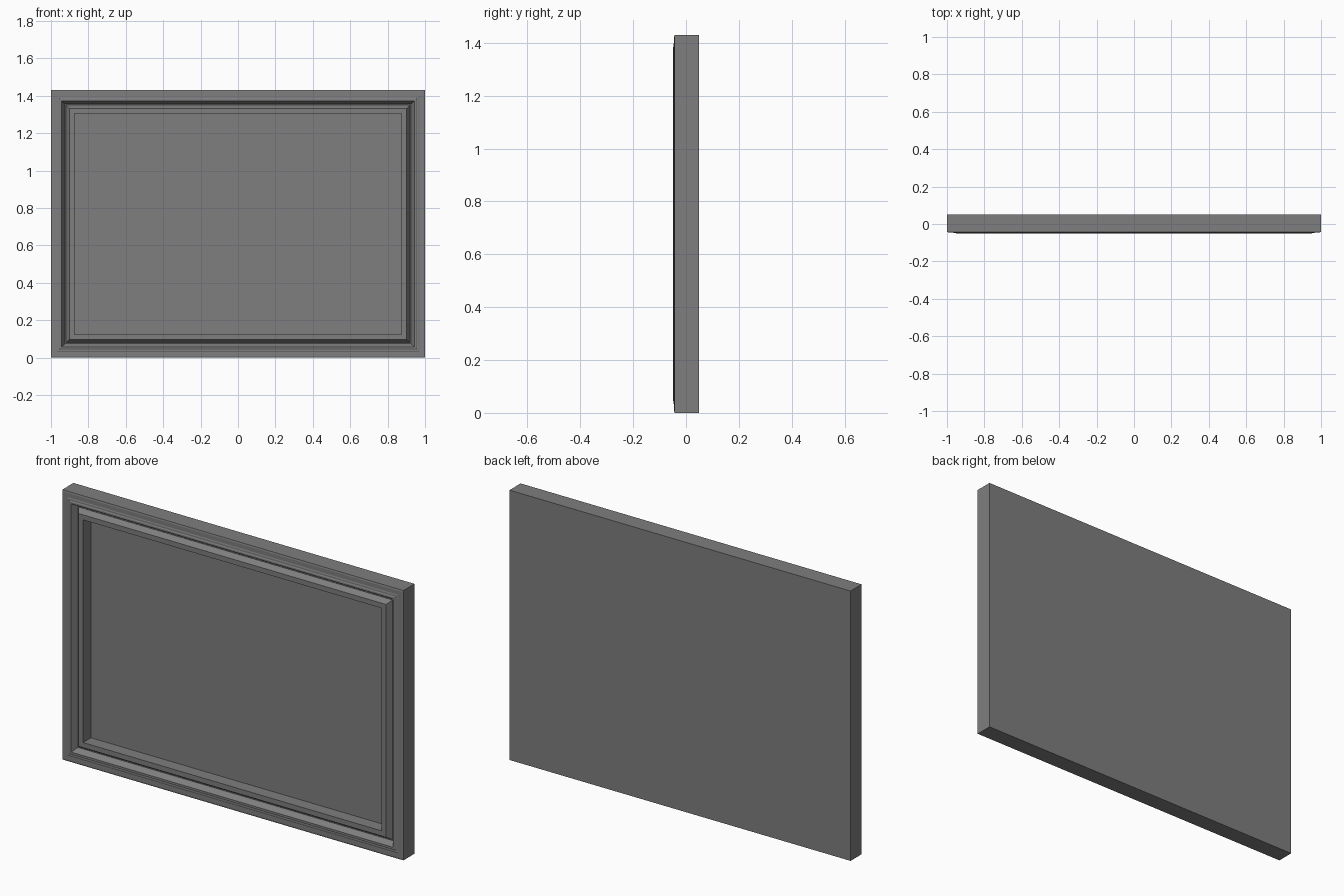
import bpy
import bmesh

cube = bpy.data.objects.get("Cube")
if cube:
    bpy.data.objects.remove(cube, do_unlink=True)

WIDTH, HEIGHT, BACK = 2.0, 1.43, 0.05

grey = bpy.data.materials.new("mid grey")
grey.use_nodes = True
colour = (0.21, 0.21, 0.21, 1)
grey.diffuse_color = colour
grey.node_tree.nodes["Principled BSDF"].inputs["Base Color"].default_value = colour


def ring(bm, inset, y):
    """Rectangle of four vertices, set in from the outer edge."""
    x = WIDTH / 2 - inset
    low, high = inset, HEIGHT - inset
    return [bm.verts.new((px, y, pz))
            for px, pz in ((-x, low), (x, low), (x, high), (-x, high))]


def nested_rings(name, profile, cap_start=False, cap_end=False):
    """Join mitred rectangular rings that follow an (inset, y) profile."""
    bm = bmesh.new()
    rings = [ring(bm, inset, y) for inset, y in profile]
    for a, b in zip(rings, rings[1:]):
        for i in range(4):
            j = (i + 1) % 4
            bm.faces.new((a[i], a[j], b[j], b[i]))
    if cap_start:
        bm.faces.new(rings[0][::-1])
    if cap_end:
        bm.faces.new(rings[-1])
    mesh = bpy.data.meshes.new(name)
    bm.to_mesh(mesh)
    bm.free()
    mesh.materials.append(grey)
    obj = bpy.data.objects.new(name, mesh)
    bpy.context.collection.objects.link(obj)
    return obj


# Moulded frame with its back board and recessed centre panel
nested_rings("framed_panel", [
    (0, BACK),          # back edge
    (0, -0.043),        # outer side
    (0.008, -0.045),    # eased outer edge
    (0.03, -0.045),     # flat border
    (0.035, -0.047),    # small step
    (0.043, -0.047),
    (0.048, -0.05),     # raised bead
    (0.057, -0.05),
    (0.06, -0.045),     # groove
    (0.075, -0.02),
    (0.08, -0.02),
    (0.098, -0.048),    # inner rim
    (0.125, -0.048),
    (0.125, 0.018),     # recess wall
], cap_start=True, cap_end=True)
